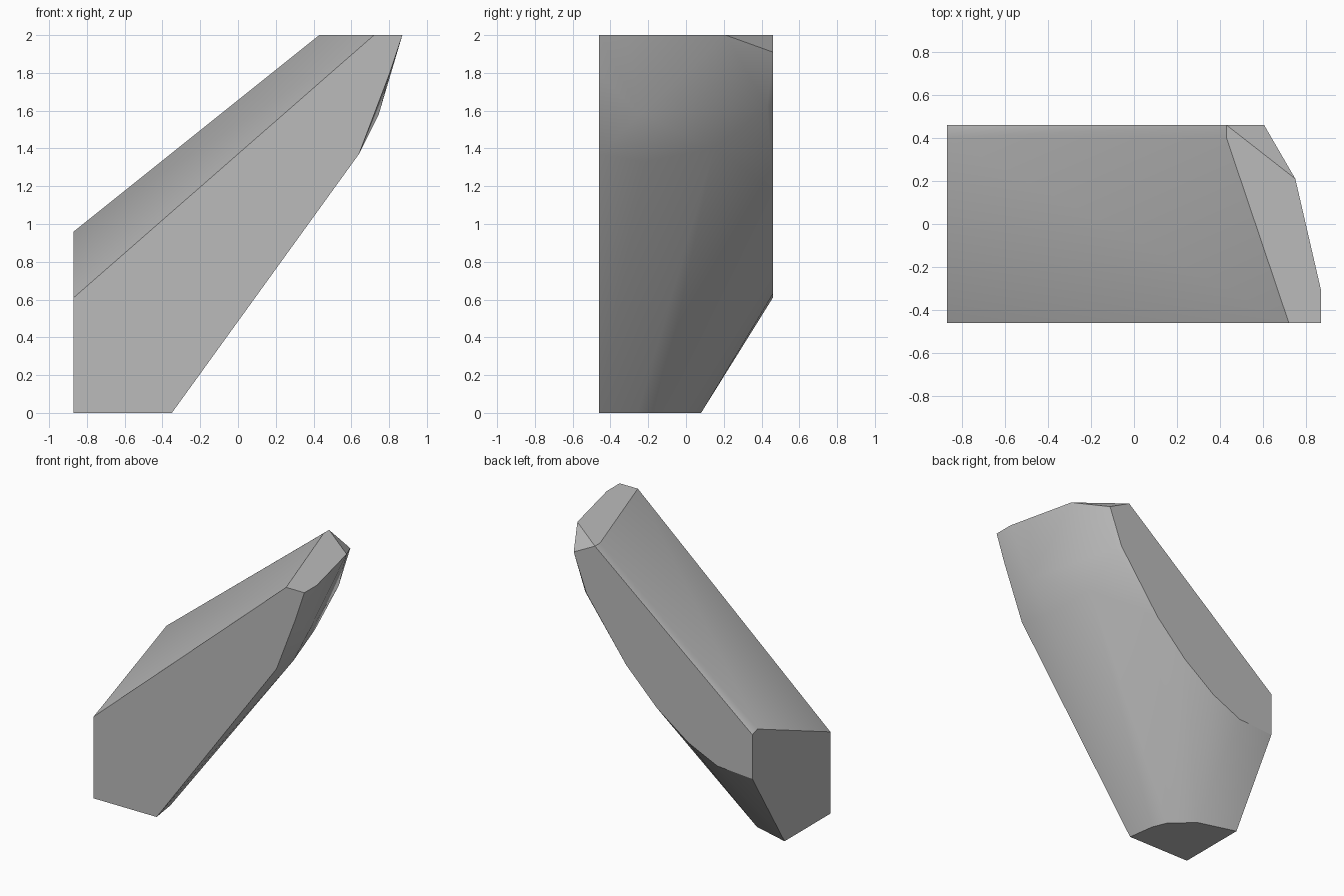
import bpy, bmesh
from math import radians

cube = bpy.data.objects.get("Cube")
if cube:
    bpy.data.objects.remove(cube, do_unlink=True)

stone = bpy.data.materials.new("stone_grey")
stone.use_nodes = True
colour = (0.5, 0.5, 0.5, 1)
stone.diffuse_color = colour
stone.node_tree.nodes["Principled BSDF"].inputs["Base Color"].default_value = colour

LEFT, FRONT, BACK, TOP = -0.87, -0.46, 0.46, 2.0

# flat front: outline in x, z
front = [(LEFT, 0), (-0.35, 0), (0.64, 1.37), (0.80, 1.79), (0.87, TOP),
         (0.72, TOP), (LEFT, 0.61)]
# flat back: its lower edge curves where the round underside meets it
back = [(LEFT, 0.61), (-0.58, 0.63), (-0.34, 0.74), (-0.08, 0.93), (0.17, 1.18),
        (0.50, 1.63), (0.605, 1.91), (0.43, TOP), (LEFT, 0.94)]
# foot arc and top cap: outlines in x, y
foot = [(-0.38, -0.255), (-0.424, -0.147), (-0.584, -0.002), (LEFT, 0.08)]
cap = [(0.87, -0.31), (0.75, 0.21), (0.43, 0.40)]
# rounded underside and the soft upper back ridge
underside = [(0.745, -0.24, 1.58), (0.61, -0.22, 1.33), (0.53, 0.15, 1.40),
             (0.53, 0.43, 1.62)]
ridge = [(LEFT, 0.40, 0.96)]

points = [(x, FRONT, z) for x, z in front]
points += [(x, BACK, z) for x, z in back]
points += [(x, y, 0) for x, y in foot]
points += [(x, y, TOP) for x, y in cap]
points += underside + ridge

# wrap the outlines into one solid slab
bm = bmesh.new()
for p in points:
    bm.verts.new(p)
hull = bmesh.ops.convex_hull(bm, input=bm.verts[:])
loose = {v for v in hull["geom_interior"] + hull["geom_unused"]
         if isinstance(v, bmesh.types.BMVert)}
bmesh.ops.delete(bm, geom=list(loose), context='VERTS')
bmesh.ops.dissolve_limit(bm, angle_limit=radians(1), verts=bm.verts[:], edges=bm.edges[:])
bmesh.ops.recalc_face_normals(bm, faces=bm.faces[:])
mesh = bpy.data.meshes.new("leaning_rock")
bm.to_mesh(mesh)
bm.free()
mesh.materials.append(stone)

rock = bpy.data.objects.new("leaning_rock", mesh)
bpy.context.collection.objects.link(rock)
bpy.ops.object.select_all(action='DESELECT')
rock.select_set(True)
bpy.context.view_layer.objects.active = rock
bpy.ops.object.shade_smooth_by_angle(angle=radians(30))
